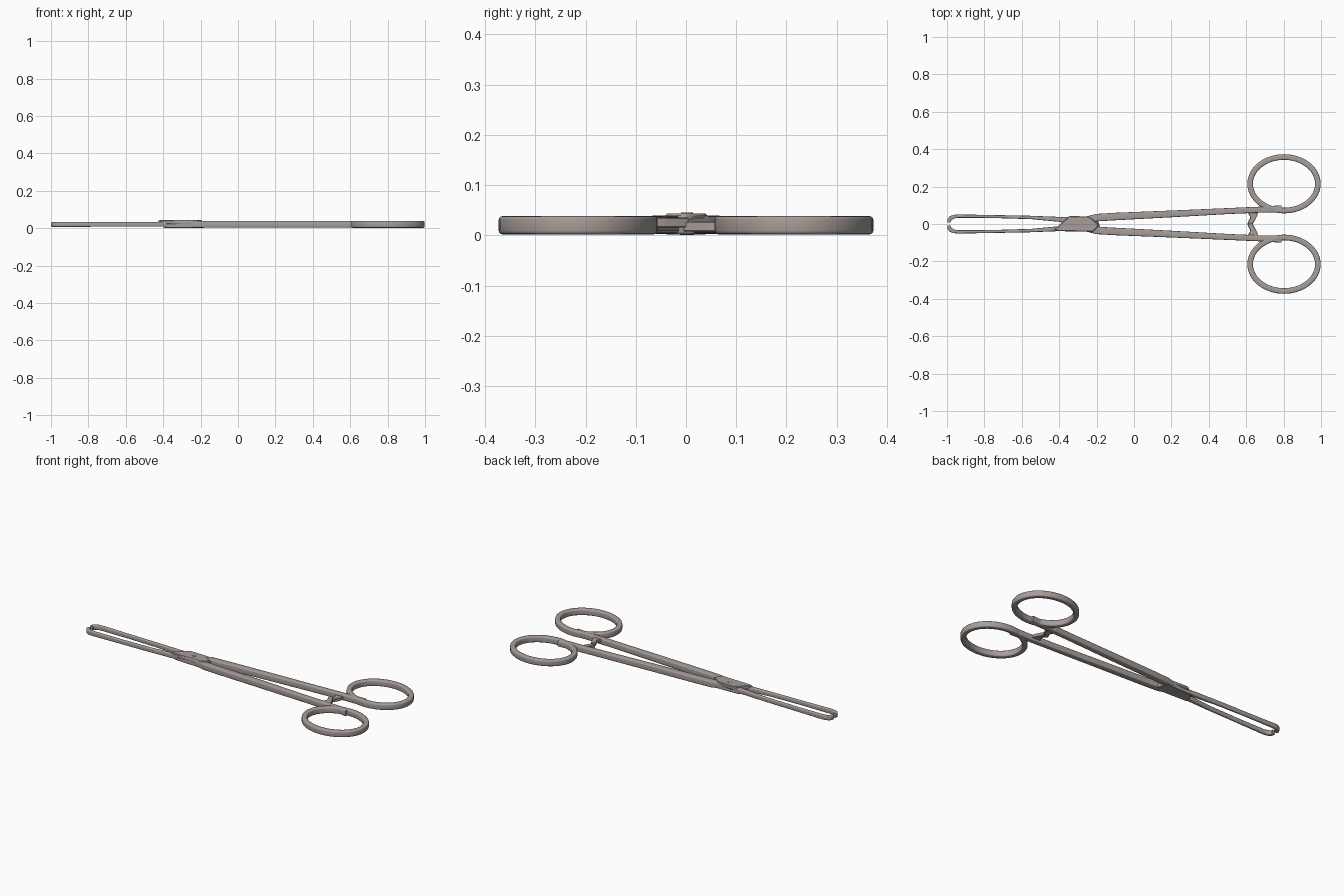
import bpy, bmesh, math
from mathutils import Vector

old = bpy.data.objects.get("Cube")
if old:
    bpy.data.objects.remove(old, do_unlink=True)

steel = bpy.data.materials.new("warm grey steel")
steel.use_nodes = True
COLOR = (0.38, 0.34, 0.32, 1)
steel.diffuse_color = COLOR
steel.node_tree.nodes["Principled BSDF"].inputs["Base Color"].default_value = COLOR


def finish(name, bm):
    bmesh.ops.recalc_face_normals(bm, faces=bm.faces)
    me = bpy.data.meshes.new(name)
    bm.to_mesh(me)
    bm.free()
    me.materials.append(steel)
    ob = bpy.data.objects.new(name, me)
    bpy.context.collection.objects.link(ob)
    bpy.ops.object.select_all(action='DESELECT')
    ob.select_set(True)
    bpy.context.view_layer.objects.active = ob
    bpy.ops.object.shade_smooth_by_angle(angle=math.radians(35))
    return ob


def section(hw, hh, r, steps=3):
    """Rounded rectangle: (sideways, vertical) offsets."""
    pts = []
    for i, (sx, sz) in enumerate(((1, 1), (-1, 1), (-1, -1), (1, -1))):
        for k in range(steps + 1):
            a = math.pi / 2 * (i + k / steps)
            pts.append((sx * (hw - r) + r * math.cos(a), sz * (hh - r) + r * math.sin(a)))
    return pts


def sweep(name, stations, closed=False, r=0.006):
    """Bar in the XY plane; stations are (x, y, half width, bottom, top)."""
    bm = bmesh.new()
    rings, n = [], len(stations)
    for i, (x, y, hw, z0, z1) in enumerate(stations):
        a = stations[(i - 1) % n] if closed or i > 0 else stations[i]
        b = stations[(i + 1) % n] if closed or i < n - 1 else stations[i]
        t = Vector((b[0] - a[0], b[1] - a[1], 0)).normalized()
        side = Vector((-t.y, t.x, 0))
        mid = Vector((x, y, (z0 + z1) / 2))
        hh = (z1 - z0) / 2
        rr = min(r, hw * 0.6, hh * 0.6)
        rings.append([bm.verts.new(mid + side * s + Vector((0, 0, v)))
                      for s, v in section(hw, hh, rr)])
    for i in range(n if closed else n - 1):
        p, q = rings[i], rings[(i + 1) % n]
        for k in range(len(p)):
            m = (k + 1) % len(p)
            bm.faces.new((p[k], p[m], q[m], q[k]))
    if not closed:
        bm.faces.new(rings[0])
        bm.faces.new(rings[-1])
    return finish(name, bm)


def plate(name, outline, z0, z1, bevel=0.004):
    """Extruded outline with a bevelled rim."""
    bm = bmesh.new()
    f = bm.faces.new([bm.verts.new((x, y, z0)) for x, y in outline])
    ext = bmesh.ops.extrude_face_region(bm, geom=[f])
    bmesh.ops.translate(bm, vec=(0, 0, z1 - z0),
                        verts=[v for v in ext["geom"] if isinstance(v, bmesh.types.BMVert)])
    bmesh.ops.bevel(bm, geom=bm.edges[:], offset=bevel, segments=1, affect='EDGES')
    return finish(name, bm)


for side, s in (("left", 1), ("right", -1)):
    # Finger ring
    ring = []
    for i in range(64):
        a = 2 * math.pi * i / 64
        ring.append((0.802 + 0.181 * math.cos(a), s * (0.215 + 0.143 * math.sin(a)),
                     0.015, 0.002, 0.038))
    sweep(side + "_finger_ring", ring, closed=True, r=0.007)

    # Shank, tapering from the joint to the ring
    sweep(side + "_shank", [
        (-0.30, s * 0.010, 0.018, 0.006, 0.036),
        (-0.20, s * 0.034, 0.020, 0.003, 0.039),
        (-0.10, s * 0.040, 0.020, 0.003, 0.039),
        (0.20, s * 0.054, 0.018, 0.003, 0.039),
        (0.50, s * 0.069, 0.016, 0.003, 0.038),
        (0.68, s * 0.077, 0.016, 0.003, 0.038),
        (0.79, s * 0.081, 0.019, 0.003, 0.037)])

    # Slender jaw with an inward hooked tip
    sweep(side + "_jaw", [
        (-0.29, s * 0.012, 0.016, 0.008, 0.034),
        (-0.40, s * 0.025, 0.013, 0.008, 0.034),
        (-0.55, s * 0.035, 0.009, 0.008, 0.033),
        (-0.75, s * 0.040, 0.008, 0.008, 0.033),
        (-0.94, s * 0.042, 0.009, 0.007, 0.034),
        (-0.965, s * 0.039, 0.010, 0.007, 0.034),
        (-0.982, s * 0.030, 0.011, 0.007, 0.034),
        (-0.989, s * 0.020, 0.010, 0.007, 0.034),
        (-0.989, s * 0.009, 0.009, 0.007, 0.034)], r=0.005)

    # Ratchet arm reaching toward the middle
    z = (0.008, 0.027) if s > 0 else (0.016, 0.035)
    plate(side + "_ratchet_arm", [(0.605, s * 0.066), (0.665, s * 0.070), (0.658, s * 0.042),
                                  (0.632, -s * 0.006), (0.606, s * 0.002), (0.622, s * 0.036)],
          z[0], z[1], 0.002)

# Box joint: lower core and raised upper cover
plate("joint_core", [(-0.40, -0.034), (-0.21, -0.042), (-0.18, -0.02), (-0.20, 0.042),
                     (-0.38, 0.036)], 0.002, 0.030, 0.003)
plate("joint_cover", [(-0.428, -0.030), (-0.405, -0.038), (-0.22, -0.042), (-0.195, -0.018),
                      (-0.19, 0.0), (-0.24, 0.040), (-0.345, 0.043)], 0.022, 0.043, 0.004)

# Pivot screw on the cover
bm = bmesh.new()
bmesh.ops.create_cone(bm, cap_ends=True, segments=24, radius1=0.014, radius2=0.012, depth=0.044)
bmesh.ops.translate(bm, verts=bm.verts, vec=(-0.295, 0.002, 0.023))
finish("pivot_pin", bm)
